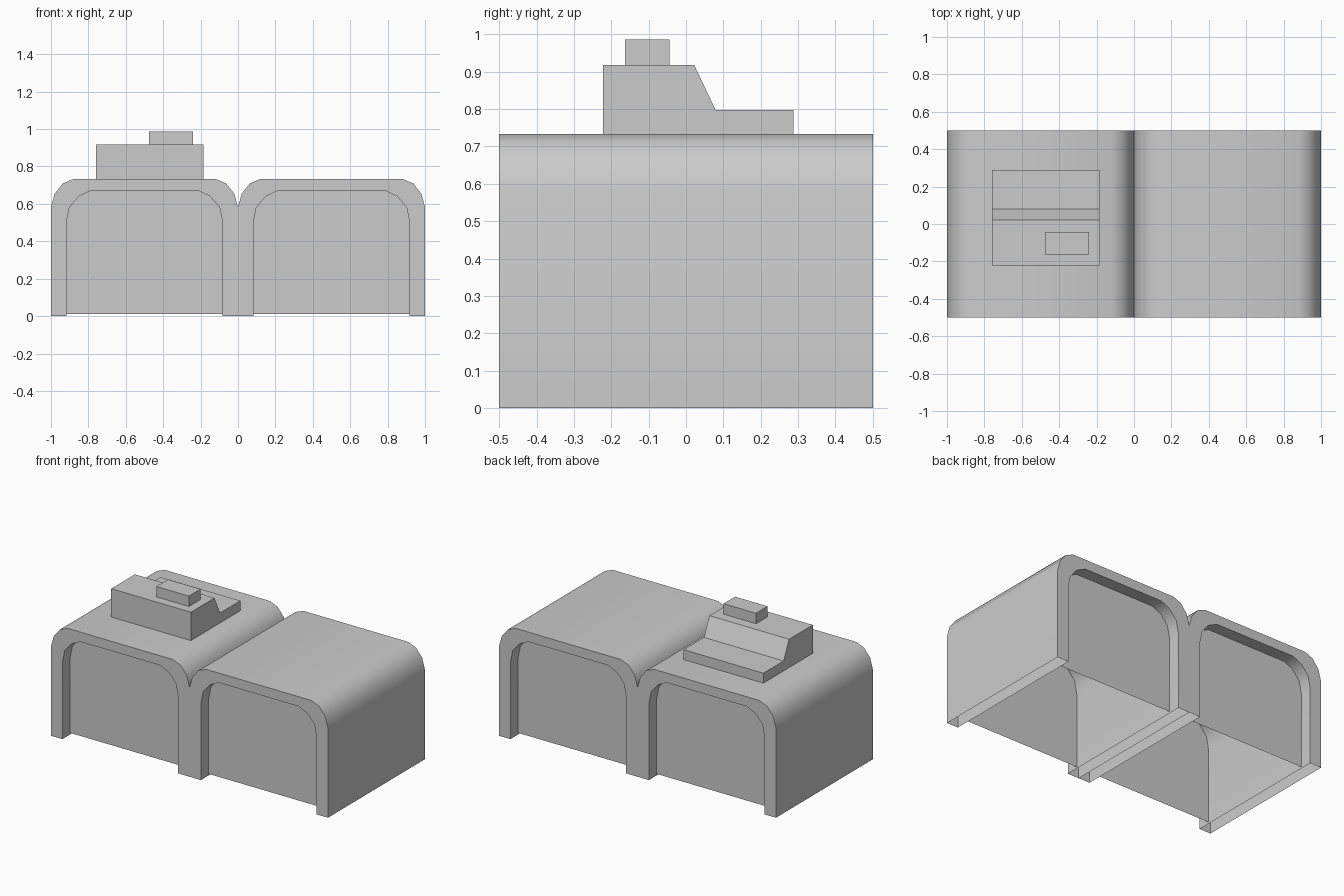
import bpy, bmesh, math

cube = bpy.data.objects.get("Cube")
if cube:
    bpy.data.objects.remove(cube, do_unlink=True)

# Single plain grey
GREY = (0.6, 0.6, 0.6, 1.0)
grey = bpy.data.materials.new("plain_grey")
grey.use_nodes = True
grey.diffuse_color = GREY
grey.node_tree.nodes["Principled BSDF"].inputs["Base Color"].default_value = GREY


def add_object(name, bm, smooth=False):
    mesh = bpy.data.meshes.new(name)
    bm.to_mesh(mesh)
    bm.free()
    mesh.materials.append(grey)
    obj = bpy.data.objects.new(name, mesh)
    bpy.context.collection.objects.link(obj)
    if smooth:
        bpy.ops.object.select_all(action="DESELECT")
        obj.select_set(True)
        bpy.context.view_layer.objects.active = obj
        bpy.ops.object.shade_smooth_by_angle(angle=math.radians(40))
    return obj


def arch(half, centre, bottom=0.0):
    """Mirror half an arch (x, z from the bottom up) around the centre line."""
    right = [(half[0][0], bottom)] + half
    left = [(-x, z) for x, z in reversed(right)]
    return [(centre + x, z) for x, z in right + left]


def extrude_profile(name, profile, x0, x1):
    """Solid with a (y, z) outline, running from x0 to x1."""
    bm = bmesh.new()
    face = bm.faces.new([bm.verts.new((x0, y, z)) for y, z in profile])
    ext = bmesh.ops.extrude_face_region(bm, geom=[face])
    moved = [v for v in ext["geom"] if isinstance(v, bmesh.types.BMVert)]
    bmesh.ops.translate(bm, verts=moved, vec=(x1 - x0, 0, 0))
    bmesh.ops.recalc_face_normals(bm, faces=bm.faces)
    return add_object(name, bm)


OUTER = [(0.5, 0.583), (0.48, 0.655), (0.436, 0.71), (0.38, 0.733)]
INNER = [(0.418, 0.50), (0.402, 0.58), (0.352, 0.64), (0.288, 0.67)]
DEPTH, PANEL_Y = 0.5, 0.42


def arch_shell(name, centre):
    """Hollow arched sleeve, open along the bottom of its walls."""
    bm = bmesh.new()
    loops = [[bm.verts.new((x, y, z)) for x, z in arch(half, centre)]
             for half, y in ((OUTER, -DEPTH), (OUTER, DEPTH),
                             (INNER, DEPTH), (INNER, -DEPTH))]
    for i, a in enumerate(loops):
        b = loops[(i + 1) % len(loops)]
        for j in range(len(a) - 1):
            bm.faces.new((a[j], a[j + 1], b[j + 1], b[j]))
    # Face outwards, judged by the top of the arch
    bm.normal_update()
    top = max(bm.faces, key=lambda f: f.calc_center_median().z)
    if top.normal.z < 0:
        bmesh.ops.reverse_faces(bm, faces=bm.faces)
    return add_object(name, bm, smooth=True)


def end_panel(name, centre, y):
    """Flat panel set back inside the arch."""
    bm = bmesh.new()
    face = bm.faces.new([bm.verts.new((x, y, z))
                         for x, z in arch(INNER, centre, 0.01)])
    face.normal_update()
    if face.normal.y * y < 0:
        face.normal_flip()
    return add_object(name, bm)


# Two arched halls side by side
for side, centre in (("right", -0.5), ("left", 0.5)):
    arch_shell(side + "_arch_shell", centre)
    end_panel(side + "_front_panel", centre, -PANEL_Y)
    end_panel(side + "_back_panel", centre, PANEL_Y)

# Stepped roof unit with a sloped back, and the cap on it
extrude_profile("roof_unit", [(-0.222, 0.73), (-0.222, 0.918), (0.022, 0.918),
                              (0.079, 0.798), (0.288, 0.798), (0.288, 0.73)],
                -0.76, -0.185)
extrude_profile("roof_cap", [(-0.163, 0.918), (-0.163, 0.986),
                             (-0.044, 0.986), (-0.044, 0.918)], -0.475, -0.24)
